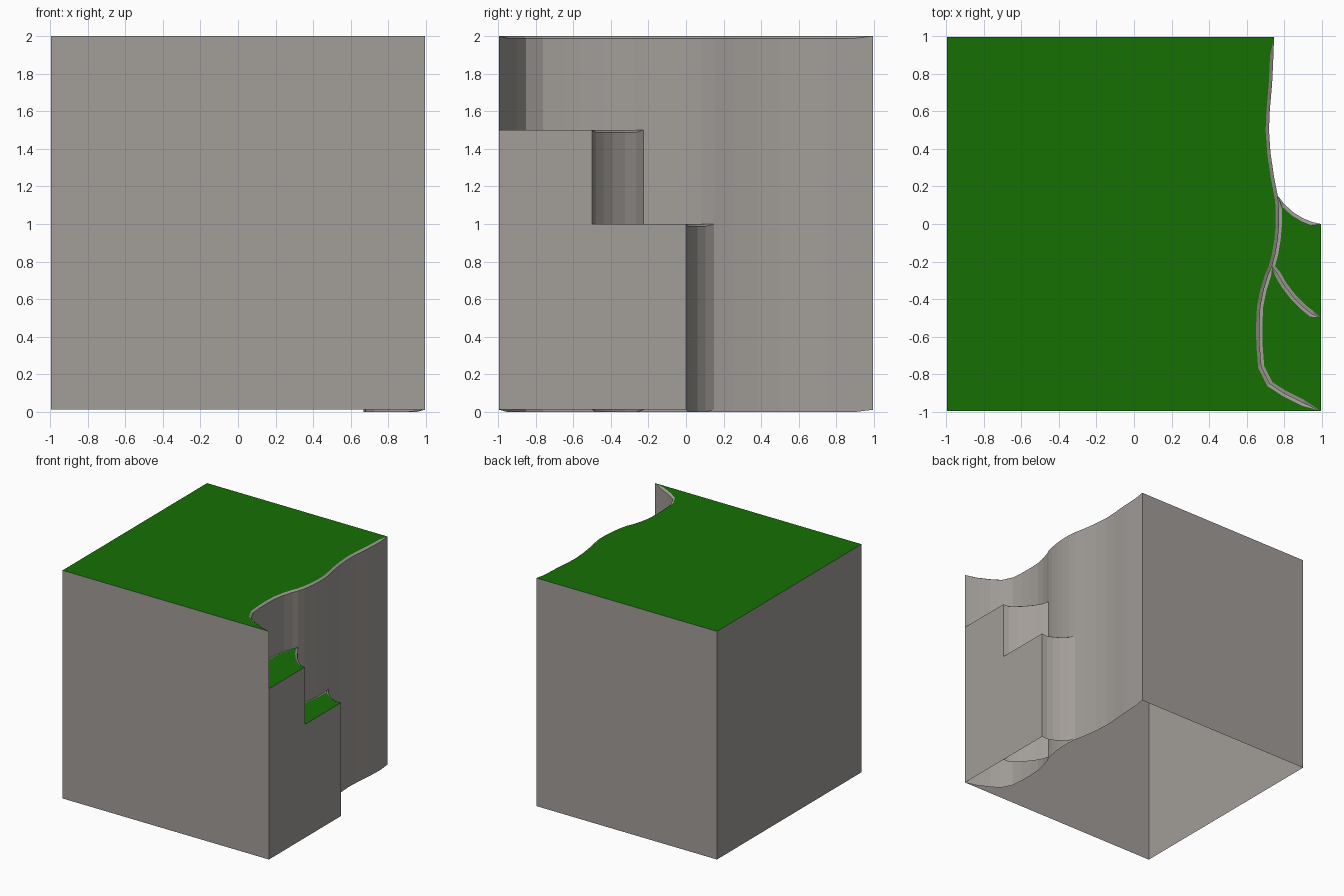
import bpy, bmesh
from mathutils import Vector

if "Cube" in bpy.data.objects:
    bpy.data.objects.remove(bpy.data.objects["Cube"])

E = 0.995      # half width of the tile
RIM = 0.018    # rim width around the grass
DROP = 0.012   # rim height


def material(name, color):
    m = bpy.data.materials.new(name)
    m.diffuse_color = (*color, 1)
    m.use_nodes = True
    m.node_tree.nodes["Principled BSDF"].inputs["Base Color"].default_value = m.diffuse_color
    return m


green = material("grass", (0.008, 0.16, 0.001))
stone = material("stone", (0.36, 0.337, 0.315))


def make_object(name, verts, faces, mat):
    bm = bmesh.new()
    vs = [bm.verts.new(v) for v in verts]
    for f in faces:
        bm.faces.new([vs[i] for i in f])
    bmesh.ops.remove_doubles(bm, verts=bm.verts, dist=0.0001)
    mesh = bpy.data.meshes.new(name)
    bm.to_mesh(mesh)
    bm.free()
    mesh.materials.append(mat)
    ob = bpy.data.objects.new(name, mesh)
    bpy.context.collection.objects.link(ob)
    return ob


def ribbon(name, rows):
    """Quad strips joining rows of 3D points, lowest row first."""
    n = len(rows[0])
    verts = [p for row in rows for p in row]
    faces = [(r * n + i + 1, r * n + i, (r + 1) * n + i, (r + 1) * n + i + 1)
             for r in range(len(rows) - 1) for i in range(n - 1)]
    return make_object(name, verts, faces, stone)


def grass(name, outline, z):
    area = sum(a[0] * b[1] - b[0] * a[1]
               for a, b in zip(outline, outline[1:] + outline[:1]))
    pts = outline if area > 0 else outline[::-1]
    make_object(name, [(x, y, z) for x, y in pts], [range(len(pts))], green)


def taper(path):
    return [0] + [1] * (len(path) - 2) + [0]


def offset(path, d):
    """Shift a path to its right, pinned at both ends."""
    out = []
    for i, t in enumerate(taper(path)):
        a, b = path[max(i - 1, 0)], path[min(i + 1, len(path) - 1)]
        v = Vector((b[1] - a[1], a[0] - b[0])).normalized() * d * t
        out.append((path[i][0] + v.x, path[i][1] + v.y))
    return out


def cliff(name, path, top):
    """Wavy wall with a small sloping rim up to the grass edge."""
    ts = taper(path)
    ribbon(name, [
        [(x, y, DROP * (1 - t)) for (x, y), t in zip(path, ts)],
        [(x, y, top - DROP * t) for (x, y), t in zip(path, ts)],
        [(x, y, top) for x, y in offset(path, RIM)]])


def seam(name, path, z):
    """Narrow stone strip where a ledge meets the wall behind it."""
    ribbon(name, [[(x, y, z) for x, y in offset(path, -RIM * 0.85)],
                  [(x, y, z - 0.004) for x, y in path]])


def flat_wall(name, path, top):
    ribbon(name, [[(x, y, z) for x, y in path] for z in (DROP, top)])


# plan curves, back to front and wall to outside
upper = [(0.745, E), (0.742, 0.9), (0.735, 0.75), (0.722, 0.6), (0.718, 0.5),
         (0.726, 0.38), (0.745, 0.25), (0.765, 0.15)]
middle = [(0.765, 0.15), (0.772, 0.08), (0.772, 0), (0.765, -0.08),
          (0.752, -0.16), (0.735, -0.225)]
lower = [(0.735, -0.225), (0.715, -0.27), (0.69, -0.35), (0.672, -0.44),
         (0.667, -0.55), (0.669, -0.65), (0.678, -0.76), (0.723, -0.85),
         (0.80, -0.9), (0.9, -0.95), (E, -E)]
main = upper + middle[1:] + lower[1:]
ledge_high = [(0.735, -0.225), (0.765, -0.265), (0.80, -0.325), (0.85, -0.39),
              (0.90, -0.44), (0.95, -0.48), (E, -0.5)]
ledge_low = [(0.765, 0.15), (0.80, 0.105), (0.85, 0.06), (0.90, 0.03),
             (0.95, 0.01), (E, 0)]

# stone walls (the underside is open)
cliff("main_cliff", main, 2.0)
cliff("high_ledge_end", ledge_high, 1.5)
cliff("low_ledge_end", ledge_low, 1.0)
flat_wall("outer_walls", [(E, -E), (-E, -E), (-E, E), (0.745, E)], 2.0)
flat_wall("high_ledge_side", [(E, -0.5), (E, -E)], 1.5)
flat_wall("low_ledge_side", [(E, 0), (E, -0.5)], 1.0)

# seams behind the ledges
behind_low = middle + ledge_high[1:]
seam("high_ledge_seam", lower, 1.5)
seam("low_ledge_seam", behind_low, 1.0)

# grass tops
grass("main_grass", offset(main, RIM) + [(-E, -E), (-E, E)], 2.0)
grass("high_ledge_grass", offset(lower, -RIM * 0.85)
      + offset(ledge_high, RIM)[:0:-1], 1.5)
grass("low_ledge_grass", offset(behind_low, -RIM * 0.85)
      + offset(ledge_low, RIM)[:0:-1], 1.0)
